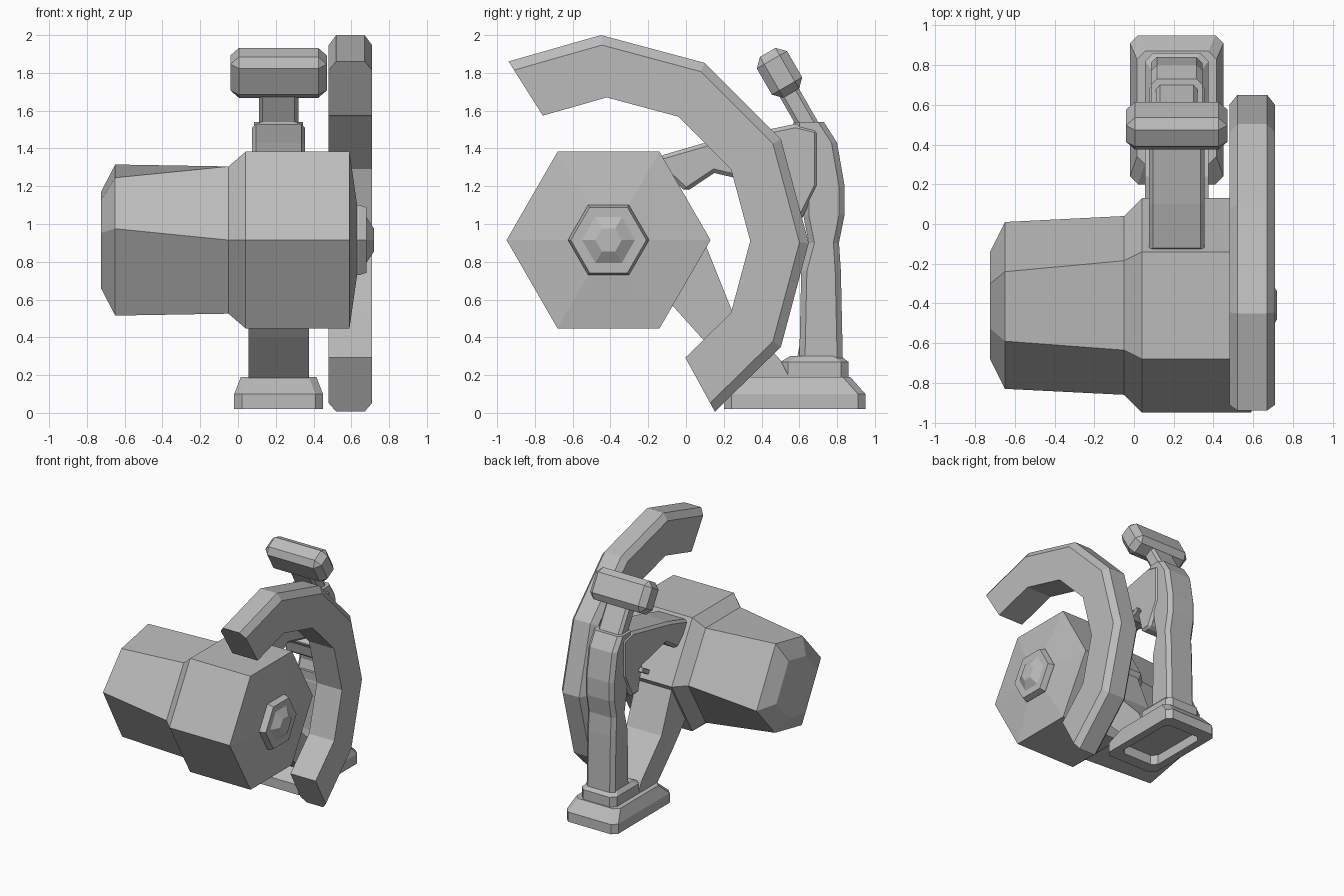
import bpy
import bmesh
from math import cos, sin, radians

cube = bpy.data.objects.get("Cube")
if cube:
    bpy.data.objects.remove(cube, do_unlink=True)

GREY = (.5, .5, .5, 1)
metal = bpy.data.materials.new("cast grey")
metal.use_nodes = True
metal.diffuse_color = GREY
metal.node_tree.nodes["Principled BSDF"].inputs["Base Color"].default_value = GREY

STAND_X = .215
MOTOR_Y, MOTOR_Z = -.41, .915


def loft(name, rings):
    """Skin a list of equal closed rings and cap both ends."""
    bm = bmesh.new()
    rows = [[bm.verts.new(point) for point in ring] for ring in rings]
    for lower, upper in zip(rows, rows[1:]):
        for i in range(len(lower)):
            bm.faces.new((lower[i - 1], lower[i], upper[i], upper[i - 1]))
    bm.faces.new(rows[0])
    bm.faces.new(rows[-1])
    bmesh.ops.recalc_face_normals(bm, faces=bm.faces)
    mesh = bpy.data.meshes.new(name)
    bm.to_mesh(mesh)
    bm.free()
    mesh.materials.append(metal)
    obj = bpy.data.objects.new(name, mesh)
    bpy.context.collection.objects.link(obj)
    return obj


def chamfer(obj, width):
    """Cut the sharp edges of a part with a single flat bevel."""
    bevel = obj.modifiers.new("chamfer", 'BEVEL')
    bevel.width = width
    bevel.segments = 1
    bevel.limit_method = 'ANGLE'
    bevel.angle_limit = radians(50)


def slab(name, profile, half_width):
    """Extrude a side profile to both sides of the stand's centre plane."""
    return loft(name, [[(STAND_X + side * half_width, y, z) for y, z in profile]
                       for side in (-1, 1)])


def tilted_box(name, width, depth, height, y, z, cut):
    """Chamfered box on the stand's centre plane, leaning forward."""
    corners = [(-1, -1), (1, -1), (1, 1), (-1, 1)]
    obj = loft(name, [[(sx * width / 2, sy * depth / 2, end * height / 2)
                       for sx, sy in corners] for end in (-1, 1)])
    obj.location = (STAND_X, y, z)
    obj.rotation_euler.x = radians(30)
    chamfer(obj, cut)


def cut_rectangle(front, back, z, half_width, cut=.04):
    """Horizontal rectangle with cut corners."""
    middle, half_depth = (front + back) / 2, (back - front) / 2
    ring = []
    for sx, sy in ((1, 1), (-1, 1), (-1, -1), (1, -1)):
        on_side = (STAND_X + sx * half_width, middle + sy * (half_depth - cut), z)
        on_end = (STAND_X + sx * (half_width - cut), middle + sy * half_depth, z)
        ring += [on_side, on_end] if sx == sy else [on_end, on_side]
    return ring


def hexagon(x, radius):
    """Six-sided ring around the motor axis."""
    angles = [radians(60 * i) for i in range(6)]
    return [(x, MOTOR_Y + radius * cos(a), MOTOR_Z + radius * sin(a)) for a in angles]


def skewed_hexagon(x, scale):
    """Uneven ring at the rear of the motor, the same when turned half round."""
    half = [(.42, -.06), (.17, .4), (-.18, .33)]
    return [(x, MOTOR_Y + turn * scale * y, MOTOR_Z + turn * scale * z)
            for turn in (1, -1) for y, z in half]


# Motor: a six-sided body with a slimmer, skewed rear barrel and a stepped hub
loft("motor_body", [skewed_hexagon(-.725, .64), skewed_hexagon(-.65, 1),
                    hexagon(-.05, .45), hexagon(.04, .54),
                    hexagon(.59, .54), hexagon(.63, .22)])
loft("motor_hub", [hexagon(.6, .215), hexagon(.64, .215), hexagon(.68, .2),
                   hexagon(.68, .14), hexagon(.72, .07)])

# Guard: an arc of straight segments, chamfered along its outer edge
GUARD_LEFT, GUARD_RIGHT, EDGE = .71, .48, .04
guard_rings = []
for degrees in (117, 90, 60, 30, 0, -30, -56):
    c, s = cos(radians(degrees)), sin(radians(degrees))
    trim = 1 if degrees % 30 == 0 else .98
    outer_y, outer_z = -.45 + 1.1 * trim * c, .9 + 1.1 * trim * s
    inner_y, inner_z = -.42 + .76 * trim * c, .91 + .76 * trim * s
    section = [(GUARD_RIGHT, 1), (GUARD_LEFT, 1), (GUARD_LEFT, .16),
               (GUARD_LEFT - EDGE, 0), (GUARD_RIGHT + EDGE, 0), (GUARD_RIGHT, .16)]
    guard_rings.append([(x, outer_y + t * (inner_y - outer_y),
                         outer_z + t * (inner_z - outer_z)) for x, t in section])
loft("guard", guard_rings)

# Base with a hollow underside, and the foot that carries the column
loft("base", [cut_rectangle(.3, .85, .1, .17), cut_rectangle(.3, .85, .02, .17),
              cut_rectangle(.2, .95, .02, .235), cut_rectangle(.2, .95, .1, .235),
              cut_rectangle(.3, .87, .19, .2)])
loft("column_foot", [cut_rectangle(.5, .86, .18, .16), cut_rectangle(.5, .86, .27, .16),
                     cut_rectangle(.55, .82, .3, .13)])

# Column: front, back and height of each ring
column_rows = [(.6, .83, .29), (.61, .82, .75), (.65, .81, .9), (.62, .84, 1.05),
               (.62, .84, 1.2), (.57, .8, 1.43), (.57, .73, 1.54)]
loft("column", [cut_rectangle(front, back, z, .13, .03) for front, back, z in column_rows])
slab("column_front_rib", [(.59, .3), (.7, .3), (.7, .83), (.61, .83), (.62, .6), (.61, .4)], .08)

# Upper arm with its hanging lug and cross pin
upper_arm = slab("upper_arm", [(-.14, 1.3), (-.14, 1.36), (.1, 1.43), (.58, 1.53), (.7, 1.5),
                               (.7, 1.2), (.6, 1), (.5, 1), (.45, 1.2), (.15, 1.27), (0, 1.17)], .14)
chamfer(upper_arm, .02)
tilted_box("cross_pin", .35, .1, .04, .46, 1.17, .005)

# Lower strut from the motor to the base
slab("lower_strut", [(-.1, .6), (.08, .4), (.3, .18), (.55, .18), (.5, .28),
                     (.24, .55), (.1, .9), (-.1, .9)], .16)

# Neck and cross handle
tilted_box("neck", .21, .11, .3, .59, 1.62, .02)
tilted_box("handle", .51, .185, .25, .495, 1.8, .045)
